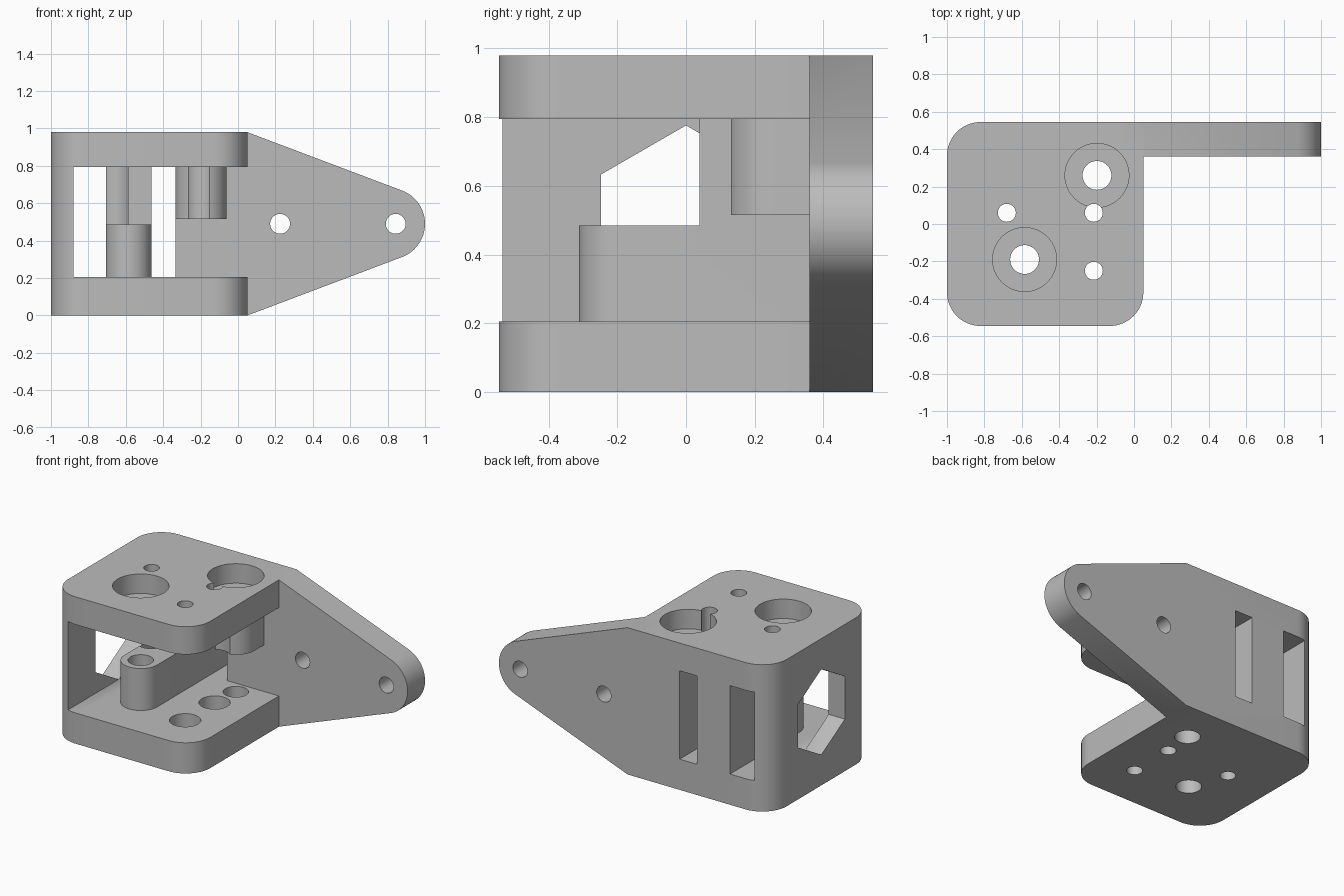
import bpy
import bmesh
from math import cos, sin, pi, radians

cube = bpy.data.objects.get("Cube")
if cube:
    bpy.data.objects.remove(cube)

HEIGHT, FLOOR, CEILING = 0.98, 0.205, 0.795
BACK, WALL_FRONT = 0.545, 0.36
LEFT, INNER, RIGHT = -1.0, -0.88, 0.05
MID = HEIGHT / 2

grey = bpy.data.materials.new("plain grey")
grey.use_nodes = True
grey.diffuse_color = (0.5, 0.5, 0.5, 1)
grey.node_tree.nodes["Principled BSDF"].inputs["Base Color"].default_value = (0.5, 0.5, 0.5, 1)


def arc(cx, cy, r, start, end, steps=16):
    """Points on an arc, angles in degrees."""
    angles = [radians(start + (end - start) * i / steps) for i in range(steps + 1)]
    return [(cx + r * cos(a), cy + r * sin(a)) for a in angles]


def prism(name, outline, low, high, axis="z"):
    """Extrude a 2D outline along an axis between low and high."""
    place = {"z": lambda a, b, t: (a, b, t),
             "y": lambda a, b, t: (a, t, b),
             "x": lambda a, b, t: (t, a, b)}[axis]
    bm = bmesh.new()
    bottom = [bm.verts.new(place(a, b, low)) for a, b in outline]
    top = [bm.verts.new(place(a, b, high)) for a, b in outline]
    bm.faces.new(bottom)
    bm.faces.new(top)
    for i in range(len(outline)):
        j = (i + 1) % len(outline)
        bm.faces.new((bottom[i], bottom[j], top[j], top[i]))
    bmesh.ops.recalc_face_normals(bm, faces=bm.faces)
    mesh = bpy.data.meshes.new(name)
    bm.to_mesh(mesh)
    bm.free()
    mesh.materials.append(grey)
    obj = bpy.data.objects.new(name, mesh)
    bpy.context.collection.objects.link(obj)
    return obj


def box(name, x, y, z):
    return prism(name, [(x[0], y[0]), (x[1], y[0]), (x[1], y[1]), (x[0], y[1])], *z)


def cylinder(name, centre, r, low, high, axis="z"):
    return prism(name, arc(*centre, r, 0, 360, 48)[:-1], low, high, axis)


def combine(target, tool, operation):
    """Apply a boolean and discard the tool."""
    tool.hide_render = True
    mod = target.modifiers.new(operation, "BOOLEAN")
    mod.operation, mod.solver, mod.object = operation, "EXACT", tool
    bpy.context.view_layer.update()
    result = target.evaluated_get(bpy.context.evaluated_depsgraph_get())
    mesh = bpy.data.meshes.new_from_object(result)
    target.modifiers.clear()
    target.data = mesh
    bpy.data.objects.remove(tool)


def add(tool):
    combine(bracket, tool, "UNION")


def cut(tool):
    combine(bracket, tool, "DIFFERENCE")


# Housing block with three rounded upright corners
R = 0.18
housing = (arc(LEFT + R, -BACK + R, R, 180, 270) + arc(RIGHT - R, -BACK + R, R, 270, 360)
           + [(RIGHT, BACK)] + arc(LEFT + R, BACK - R, R, 90, 180))
bracket = prism("mounting_bracket", housing, 0, HEIGHT)

# Cavity open to the front and one side
cut(box("cavity", (INNER, 0.3), (-0.8, WALL_FRONT), (FLOOR, CEILING)))

# Tapered mounting arm with a rounded tip
tip = arc(0.81, MID, 0.19, -69.5, 69.5, 24)
add(prism("arm", [(-0.1, 0), (RIGHT, 0)] + tip + [(RIGHT, HEIGHT), (-0.1, HEIGHT)],
          WALL_FRONT, BACK, "y"))

# Windows through the back wall
for x in ((INNER, -0.707), (-0.463, -0.335)):
    cut(box("window", x, (0.3, 0.7), (FLOOR, CEILING)))

# Hexagonal opening in the side wall
hexagon = arc(0, MID, 0.286, 90, 450, 6)[:-1]
cut(prism("hexagon", hexagon, -1.2, INNER + 0.001, "x"))


def boss_outline(cx, cy, r):
    return [(cx + r, WALL_FRONT + 0.05), (cx - r, WALL_FRONT + 0.05)] + arc(cx, cy, r, 180, 360, 24)


# Rounded supports running back to the wall
LOWER, UPPER = (-0.585, -0.19), (-0.198, 0.26)
add(prism("lower_boss", boss_outline(*LOWER, 0.122), FLOOR - 0.05, 0.485))
add(prism("upper_boss", boss_outline(*UPPER, 0.137), 0.515, CEILING + 0.03))
add(box("rear_rib", (-0.707, -0.463), (0.04, WALL_FRONT + 0.05), (0.4, CEILING + 0.03)))

# Shaft holes with wide recesses in the top
for centre in (LOWER, UPPER):
    cut(cylinder("shaft_hole", centre, 0.077, -0.1, 1.1))
    cut(cylinder("shaft_recess", centre, 0.171, 0.85, 1.1))

# Screw holes with head clearance above the floor
for centre in ((-0.68, 0.06), (-0.215, 0.06), (-0.215, -0.25)):
    cut(cylinder("screw_hole", centre, 0.048, -0.1, 1.1))
    cut(cylinder("screw_head", centre, 0.095, 0.1, CEILING))

# Cross holes in the arm
for x in (0.225, 0.843):
    cut(cylinder("arm_hole", (x, MID), 0.053, 0.2, 0.7, "y"))

# Smooth curved walls, crisp edges
bpy.ops.object.select_all(action="DESELECT")
bracket.select_set(True)
bpy.context.view_layer.objects.active = bracket
bpy.ops.object.shade_smooth_by_angle(angle=radians(30))
